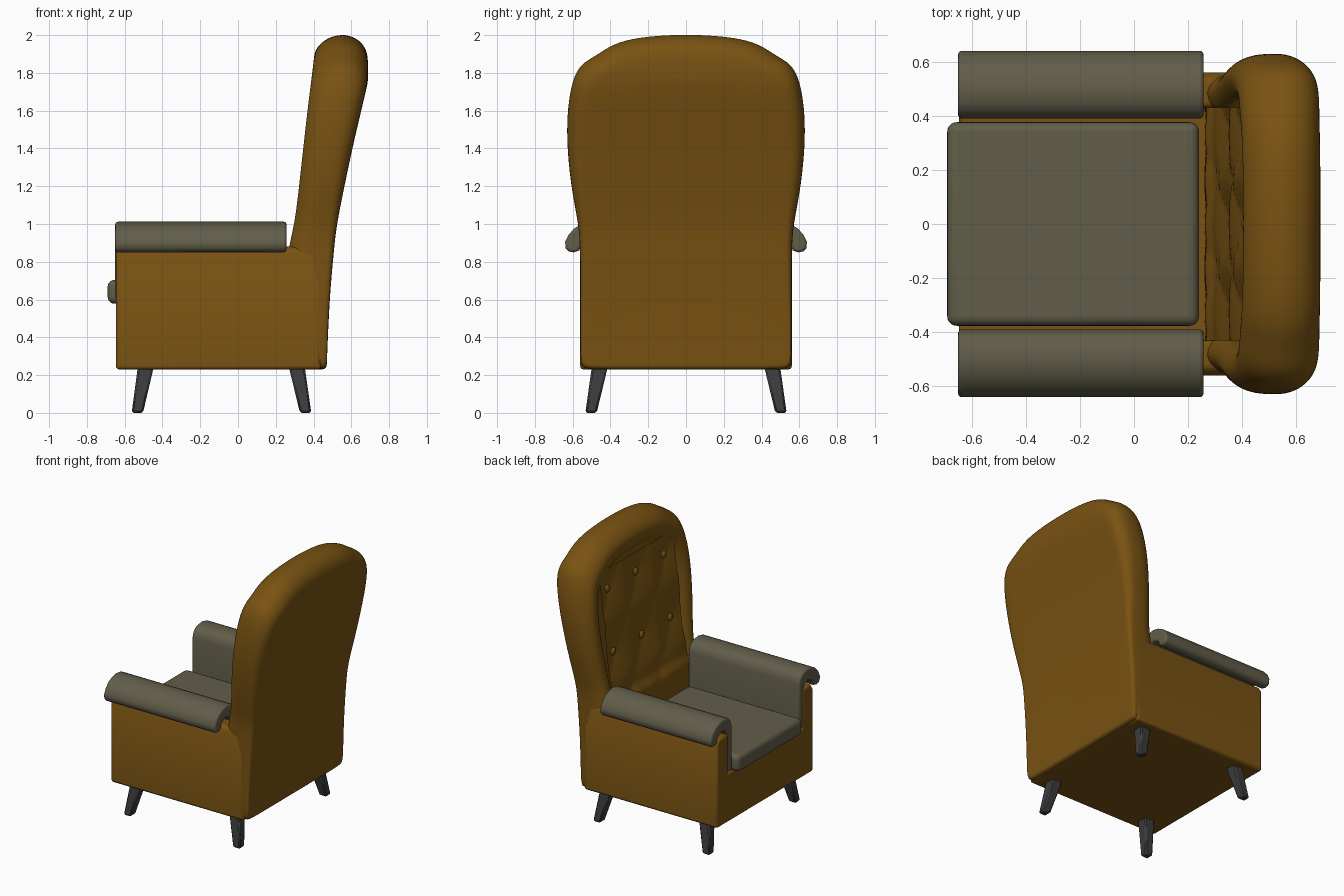
import bpy, bmesh, math
from mathutils import Vector

cube = bpy.data.objects.get("Cube")
if cube:
    bpy.data.objects.remove(cube, do_unlink=True)


def material(name, rgb):
    m = bpy.data.materials.new(name)
    m.use_nodes = True
    m.diffuse_color = (*rgb, 1)
    bsdf = next(n for n in m.node_tree.nodes if n.type == 'BSDF_PRINCIPLED')
    bsdf.inputs["Base Color"].default_value = (*rgb, 1)
    return m


BROWN = material("ochre_leather", (0.19, 0.085, 0.006))
GREY = material("grey_fabric", (0.12, 0.11, 0.068))
DARK = material("dark_wood", (0.045, 0.045, 0.045))


def finish(name, bm, mat, bevel=0, segments=3, subdiv=0, angle=50):
    bmesh.ops.recalc_face_normals(bm, faces=bm.faces)
    mesh = bpy.data.meshes.new(name)
    bm.to_mesh(mesh)
    bm.free()
    mesh.materials.append(mat)
    ob = bpy.data.objects.new(name, mesh)
    bpy.context.collection.objects.link(ob)
    if bevel:
        mod = ob.modifiers.new("Bevel", 'BEVEL')
        mod.width, mod.segments = bevel, segments
        mod.limit_method, mod.angle_limit = 'ANGLE', math.radians(55)
    if subdiv:
        mod = ob.modifiers.new("Subdivision", 'SUBSURF')
        mod.levels = mod.render_levels = subdiv
    bpy.ops.object.select_all(action='DESELECT')
    ob.select_set(True)
    bpy.context.view_layer.objects.active = ob
    bpy.ops.object.shade_smooth_by_angle(angle=math.radians(angle))
    return ob


def extrude_x(name, profile, x0, x1, mat, bevel):
    """Extrude a (y, z) profile along x."""
    bm = bmesh.new()
    face = bm.faces.new([bm.verts.new((x0, y, z)) for y, z in profile])
    out = bmesh.ops.extrude_face_region(bm, geom=[face])
    moved = [v for v in out["geom"] if isinstance(v, bmesh.types.BMVert)]
    bmesh.ops.translate(bm, verts=moved, vec=(x1 - x0, 0, 0))
    return finish(name, bm, mat, bevel)


def lerp_table(table, z):
    """Piecewise linear lookup in (z, value) pairs."""
    for (z0, a), (z1, b) in zip(table, table[1:]):
        if z <= z1:
            return a + (b - a) * max(0, (z - z0) / (z1 - z0))
    return table[-1][1]


def front_x(z):
    return lerp_table([(.23, .25), (.84, .25), (.9, .28), (1.1, .31), (1.6, .365), (2, .415)], z)


def back_x(z):
    return lerp_table([(.23, .47), (.6, .482), (1, .522), (1.4, .605), (1.75, .688), (2, .69)], z)


# Body: U-shaped base with two side walls
half = [(.56, .23), (.56, .84), (.535, .88), (.43, .88), (.43, .585)]
extrude_x("body_frame", half + [(-y, z) for y, z in reversed(half)], -.647, .44, BROWN, .018)

# Backrest: rings run from the rear face, around the outline, to the inner rim
right = [(0, .23), (.3, .23), (.545, .23), (.56, .25), (.56, .55), (.56, .85), (.565, .97),
         (.59, 1.1), (.615, 1.25), (.632, 1.45), (.627, 1.62), (.6, 1.77), (.555, 1.85),
         (.47, 1.895), (.4, 1.945), (.3, 1.98), (.15, 1.998), (0, 2.003)]
outline = [Vector(p) for p in right + [(-y, z) for y, z in right[-2:0:-1]]]


def inner(p):
    z = p.y
    if z > 1.3:
        z = 1.3 + (z - 1.3) * .68
    elif z < .9:
        z = .9 - (.9 - z) * .45
    return Vector((p.x * .7, z))


def rear_point(p, a):
    """Rounded rear edge: a = 0 at the side, 1 on the rear face."""
    r = lerp_table([(.23, .025), (.9, .035), (1.5, .09), (2, .13)], p.y)
    d = inner(p) - p
    q = p + d.normalized() * r * (1 - math.cos(a * math.pi / 2))
    return Vector((back_x(q.y) - r * (1 - math.sin(a * math.pi / 2)), *q))


def rim_point(p, t):
    """Rounded front rim: t = 0 at the side, 1 at the sunken panel edge."""
    q = p.lerp(inner(p), t)
    f, b = front_x(q.y), back_x(q.y)
    if t < .5:
        return Vector((f + (b - f) * .5 * (1 - math.sqrt(1 - (1 - 2 * t) ** 2)), *q))
    return Vector((f + .07 * (2 * t - 1) ** 2, *q))


def rear_face(p, t):
    q = p.lerp(inner(p), t)
    return Vector((back_x(q.y), *q))


layers = [lambda p: rear_face(p, 1)]
layers += [lambda p, a=a: rear_point(p, a) for a in (1, .75, .5, .25, 0)]
layers += [lambda p, t=t: rim_point(p, t) for t in (0, .03, .1, .22, .36, .5, .7, .85, 1)]
bm = bmesh.new()
rings = [[bm.verts.new(layer(p)) for p in outline] for layer in layers]
n = len(outline)
for a, b in zip(rings, rings[1:]):
    for i in range(n):
        j = (i + 1) % n
        bm.faces.new((a[i], a[j], b[j], b[i]))
for ring in (rings[0], rings[-1]):
    for i in range(n // 2):
        quad = [ring[i], ring[i + 1], ring[(n - i - 1) % n], ring[(n - i) % n]]
        bm.faces.new(list(dict.fromkeys(quad)))
finish("backrest", bm, BROWN, subdiv=2, angle=80)

# Tufted panel with button dimples and diagonal creases
STEP_Y, STEP_Z, LOW = .33, .45, 1.18
buttons = [(i * STEP_Y, LOW + k * STEP_Z) for i in (-1, 0, 1) for k in (0, 1)]


def panel_x(y, z):
    d = min(math.hypot(y - b, z - c) for b, c in buttons)
    u, w = y / STEP_Y, (z - LOW) / STEP_Z
    crease = math.sqrt(abs(math.sin(math.pi * (u + w)) * math.sin(math.pi * (u - w))))
    return front_x(z) + .055 - .045 * (.75 * min(1, d / .2) ** .6 + .25 * crease)


bm = bmesh.new()
cols, rows = 44, 60
grid = [[bm.verts.new((panel_x(y, z), y, z))
         for y in (-.43 + .86 * i / cols for i in range(cols + 1))]
        for z in (.6 + 1.18 * k / rows for k in range(rows + 1))]
for a, b in zip(grid, grid[1:]):
    for i in range(cols):
        bm.faces.new((a[i], b[i], b[i + 1], a[i + 1]))
finish("tufted_panel", bm, BROWN, angle=80)

bm = bmesh.new()
for y, z in buttons:
    out = bmesh.ops.create_uvsphere(bm, u_segments=16, v_segments=10, radius=.028)
    bmesh.ops.scale(bm, verts=out["verts"], vec=(.6, 1, 1))
    bmesh.ops.translate(bm, verts=out["verts"], vec=(front_x(z) + .045, y, z))
finish("back_buttons", bm, BROWN)

# Arm pads draped over the side walls
pad = [(.39, .6), (.39, .93), (.4, .965), (.42, .99), (.45, 1.005), (.5, 1.012), (.55, 1),
       (.59, .978), (.62, .945), (.64, .905), (.637, .872), (.62, .855), (.595, .85),
       (.565, .86), (.55, .9), (.5, .925), (.46, .91), (.44, .87), (.44, .6)]
for side, s in (("left", 1), ("right", -1)):
    extrude_x(side + "_arm_pad", [(s * y, z) for y, z in pad], -.65, .257, GREY, .014)

# Seat cushion
bm = bmesh.new()
bmesh.ops.create_cube(bm, size=1)
bmesh.ops.scale(bm, verts=bm.verts, vec=(.93, .752, .125))
bmesh.ops.translate(bm, verts=bm.verts, vec=(-.225, 0, .641))
finish("seat_cushion", bm, GREY, bevel=.035, segments=5)

# Splayed tapered legs
for xname, top_x, foot_x in (("front", -.487, -.533), ("rear", .31, .358)):
    for side, s in (("left", 1), ("right", -1)):
        bm = bmesh.new()
        bmesh.ops.create_cube(bm, size=1)
        for v in bm.verts:
            top = v.co.z > 0
            w = .085 if top else .06
            v.co = (v.co.x * w + (top_x if top else foot_x),
                    v.co.y * w + s * (.455 if top else .503), .25 if top else 0)
        finish(f"{xname}_{side}_leg", bm, DARK, bevel=.01, segments=1, angle=30)
